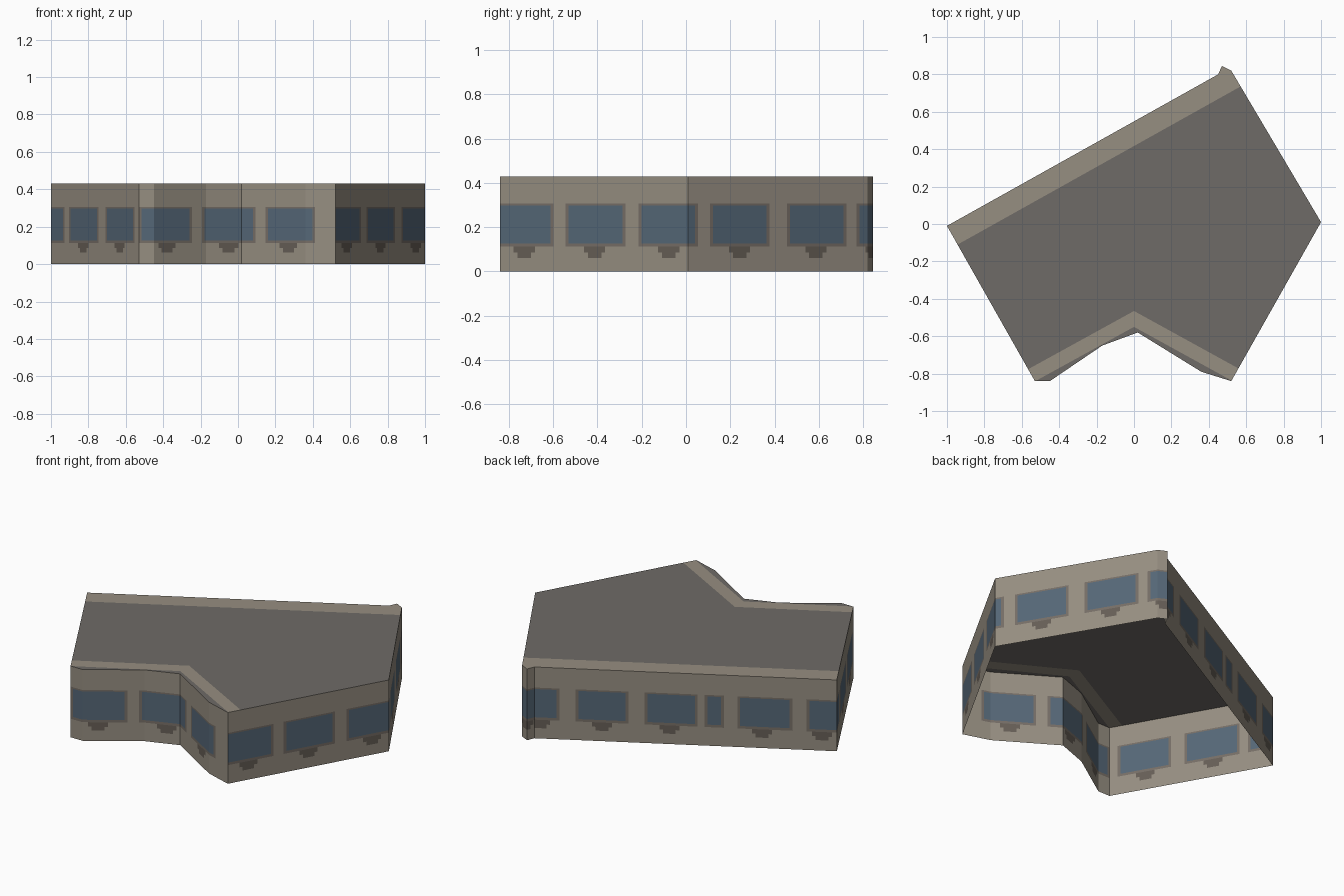
import bpy, bmesh, math
from mathutils import Vector

if "Cube" in bpy.data.objects:
    bpy.data.objects.remove(bpy.data.objects["Cube"])

H = 0.43  # building height


def material(name, rgb):
    m = bpy.data.materials.new(name)
    lin = [((c / 255 + 0.055) / 1.055) ** 2.4 for c in rgb]
    m.diffuse_color = (*lin, 1)
    m.use_nodes = True
    m.node_tree.nodes["Principled BSDF"].inputs["Base Color"].default_value = m.diffuse_color
    return m


MATS = [material("wall_plaster", (150, 142, 129)),
        material("window_frame", (118, 110, 102)),
        material("window_glass", (85, 103, 119)),
        material("window_bracket", (102, 94, 86)),
        material("roof_grey", (111, 107, 103))]
WALL, FRAME, GLASS, BRACKET, ROOF = range(5)

# Each wall: footprint path, windows (start, end along path), bracket centres
WALLS = {
    "front_wall": ([(-.53, -.84), (-.45, -.84), (-.17, -.65), (.02, -.58), (.36, -.79), (.52, -.84)],
                   [(.015, .31), (.406, .691), (.785, 1.06)], [.165, .546, .914]),
    "right_wall": ([(.52, -.84), (1, .01)],
                   [(-.03, .262), (.355, .635), (.735, 1.1)], [.125, .49, .875]),
    "back_right_wall": ([(1, .01), (.52, .82), (.47, .845), (.45, .80)],
                        [(-.1, .035), (.13, .41), (.535, .815), (.90, 1.2)], [.27, .67, .985]),
    "back_wall": ([(.45, .80), (-1, -.01)],
                  [(-.1, .12), (.24, .50), (.62, .88), (.95, 1.025), (1.13, 1.40), (1.51, 1.8)],
                  [.03, .37, .74, 1.25, 1.58]),
    "left_wall": ([(-1, -.01), (-.53, -.84)],
                  [(-.1, .13), (.21, .50), (.61, .89)], [.35, .745]),
}
FW = 0.016  # frame width
ZS = [0, .062, .085, .112, .127, .297, .306, H]


def finish(name, bm):
    me = bpy.data.meshes.new(name)
    bm.to_mesh(me)
    bm.free()
    for m in MATS:
        me.materials.append(m)
    bpy.context.collection.objects.link(bpy.data.objects.new(name, me))


def pick(s, z, windows, brackets):
    """Colour of a wall cell from its position."""
    for a, b in windows:
        if a < s < b and .127 < z < .297:
            return GLASS
        if a - FW < s < b + FW and .112 < z < .306:
            return FRAME
    for c in brackets:
        if abs(s - c) < .055 and .085 < z < .112 or abs(s - c) < .035 and .062 < z < .085:
            return BRACKET
    return WALL


def build_wall(name, path, windows, brackets):
    bm = bmesh.new()
    cuts = [v for a, b in windows for v in (a - FW, a, b, b + FW)]
    cuts += [c + d for c in brackets for d in (-.055, -.035, .035, .055)]
    start = 0
    for p, q in zip(path, path[1:]):
        p, q = Vector((*p, 0)), Vector((*q, 0))
        n = (q - p).length
        ss = [0] + sorted(c - start for c in cuts if .001 < c - start < n - .001) + [n]
        for s0, s1 in zip(ss, ss[1:]):
            if s1 - s0 < 1e-4:
                continue
            a, b = p.lerp(q, s0 / n), p.lerp(q, s1 / n)
            for z0, z1 in zip(ZS, ZS[1:]):
                f = bm.faces.new([bm.verts.new((v.x, v.y, z)) for v, z in
                                  ((a, z0), (b, z0), (b, z1), (a, z1))])
                f.material_index = pick(start + (s0 + s1) / 2, (z0 + z1) / 2, windows, brackets)
        start += n
    bmesh.ops.remove_doubles(bm, verts=bm.verts, dist=1e-5)
    finish(name, bm)


for name, spec in WALLS.items():
    build_wall(name, *spec)

# Flat roof over the footprint, with light border strips at the back and front
outline = [pt for path, _, _ in WALLS.values() for pt in path[:-1]]
bm = bmesh.new()
bm.faces.new([bm.verts.new((x, y, H)) for x, y in outline])
bmesh.ops.triangulate(bm, faces=bm.faces[:])
back_n = Vector((-.81, 1.45, 0)).normalized()
back_p = Vector((-1, -.01, H)) - back_n * .115
planes = [(back_p, back_n), (Vector((0, 0, H)), Vector((1, 0, 0)))]
for y in (-.465, -.55):
    for side in (-1, 1):
        planes.append((Vector((0, y, H)), Vector((side * .55, 1, 0))))
for co, no in planes:
    bmesh.ops.bisect_plane(bm, geom=bm.verts[:] + bm.edges[:] + bm.faces[:],
                           plane_co=co, plane_no=no, dist=1e-5)
for f in bm.faces:
    c = f.calc_center_median()
    v = c.y + .55 * abs(c.x)
    strip = (c - back_p).dot(back_n) > 0 or -.55 < v < -.465
    f.material_index = WALL if strip else ROOF
    f.normal_update()
    if f.normal.z < 0:
        f.normal_flip()
finish("flat_roof", bm)
